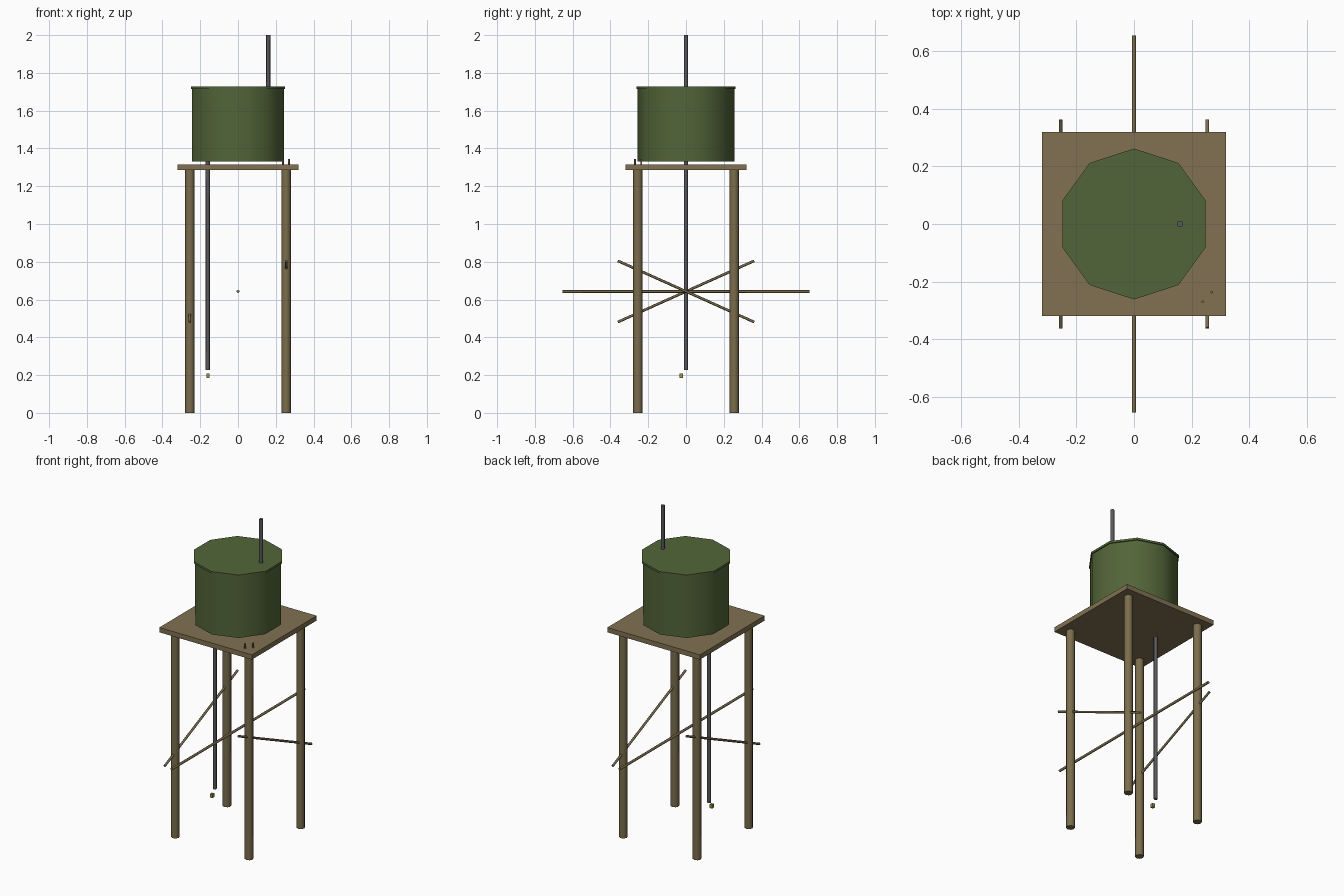
import bpy, bmesh, math
from mathutils import Vector

if "Cube" in bpy.data.objects:
    bpy.data.objects.remove(bpy.data.objects["Cube"])


def material(name, rgb):
    m = bpy.data.materials.new(name)
    m.diffuse_color = (*rgb, 1)
    m.use_nodes = True
    m.node_tree.nodes["Principled BSDF"].inputs["Base Color"].default_value = m.diffuse_color
    return m


WOOD = material("wood", (0.20, 0.155, 0.075))
PLANK = material("plank_wood", (0.22, 0.165, 0.085))
GREEN = material("green_paint", (0.085, 0.13, 0.04))
METAL = material("dark_metal", (0.10, 0.10, 0.105))
BRASS = material("brass", (0.35, 0.28, 0.06))


def finish(name, bm, mat):
    bmesh.ops.recalc_face_normals(bm, faces=bm.faces)
    me = bpy.data.meshes.new(name)
    bm.to_mesh(me)
    bm.free()
    ob = bpy.data.objects.new(name, me)
    bpy.context.collection.objects.link(ob)
    me.materials.append(mat)
    return ob


def rod(name, a, b, r, sides, mat, smooth=True):
    """Capped prism between two points, first corner towards +y when upright."""
    a, b = Vector(a), Vector(b)
    d = (b - a).normalized()
    v = Vector((0, 1, 0)) if abs(d.z) > 0.9 else Vector((0, 0, 1))
    v = (v - d * v.dot(d)).normalized()
    u = d.cross(v)
    bm = bmesh.new()
    rings = []
    for p in (a, b):
        ring = []
        for i in range(sides):
            t = 2 * math.pi * i / sides
            ring.append(bm.verts.new(p + r * (v * math.cos(t) + u * math.sin(t))))
        rings.append(ring)
    for i in range(sides):
        j = (i + 1) % sides
        f = bm.faces.new((rings[0][i], rings[0][j], rings[1][j], rings[1][i]))
        f.smooth = smooth
    for ring in rings:
        bm.faces.new(ring)
    # keep cap rims crisp
    for e in bm.edges:
        if len(e.link_faces) == 2 and any(len(f.verts) == sides and not f.smooth for f in e.link_faces):
            e.smooth = False
    return finish(name, bm, mat)


def box(name, centre, size, mat):
    bm = bmesh.new()
    bmesh.ops.create_cube(bm, size=1)
    for v in bm.verts:
        v.co = Vector(centre) + Vector([c * s for c, s in zip(v.co, size)])
    return finish(name, bm, mat)


# four legs
L = 0.255
for sx, side in ((-1, "left"), (1, "right")):
    for sy, end in ((-1, "front"), (1, "back")):
        rod(f"{end}_{side}_leg", (sx * L, sy * L, 0), (sx * L, sy * L, 1.287), 0.025, 8, WOOD)

# platform
box("platform", (0, 0, 1.3), (0.64, 0.64, 0.03), PLANK)

# sloping braces on both sides and the long middle rail
for sx, side in ((-1, "left"), (1, "right")):
    rod(f"{side}_brace", (sx * L, -0.361, 0.643 + sx * 0.162),
        (sx * L, 0.361, 0.643 - sx * 0.162), 0.007, 6, WOOD)
rod("middle_rail", (0, -0.655, 0.643), (0, 0.655, 0.643), 0.008, 6, WOOD)

# ten-sided tank and lid
rod("tank_body", (0, 0, 1.332), (0, 0, 1.722), 0.256, 10, GREEN)
rod("tank_lid", (0, 0, 1.715), (0, 0, 1.728), 0.262, 10, GREEN)

# pipes and tap
rod("vent_pipe", (0.16, 0, 1.70), (0.16, 0, 2.0), 0.011, 8, METAL)
rod("outlet_pipe", (-0.16, 0, 0.228), (-0.16, 0, 1.34), 0.011, 8, METAL)
box("tap", (-0.16, -0.026, 0.196), (0.016, 0.018, 0.024), BRASS)

# ladder rail tips poking through the platform corner
for i, (x, y) in enumerate(((0.238, -0.27), (0.27, -0.237))):
    rod(f"ladder_tip_{i + 1}", (x, y, 1.29), (x, y, 1.345), 0.005, 6, WOOD)
